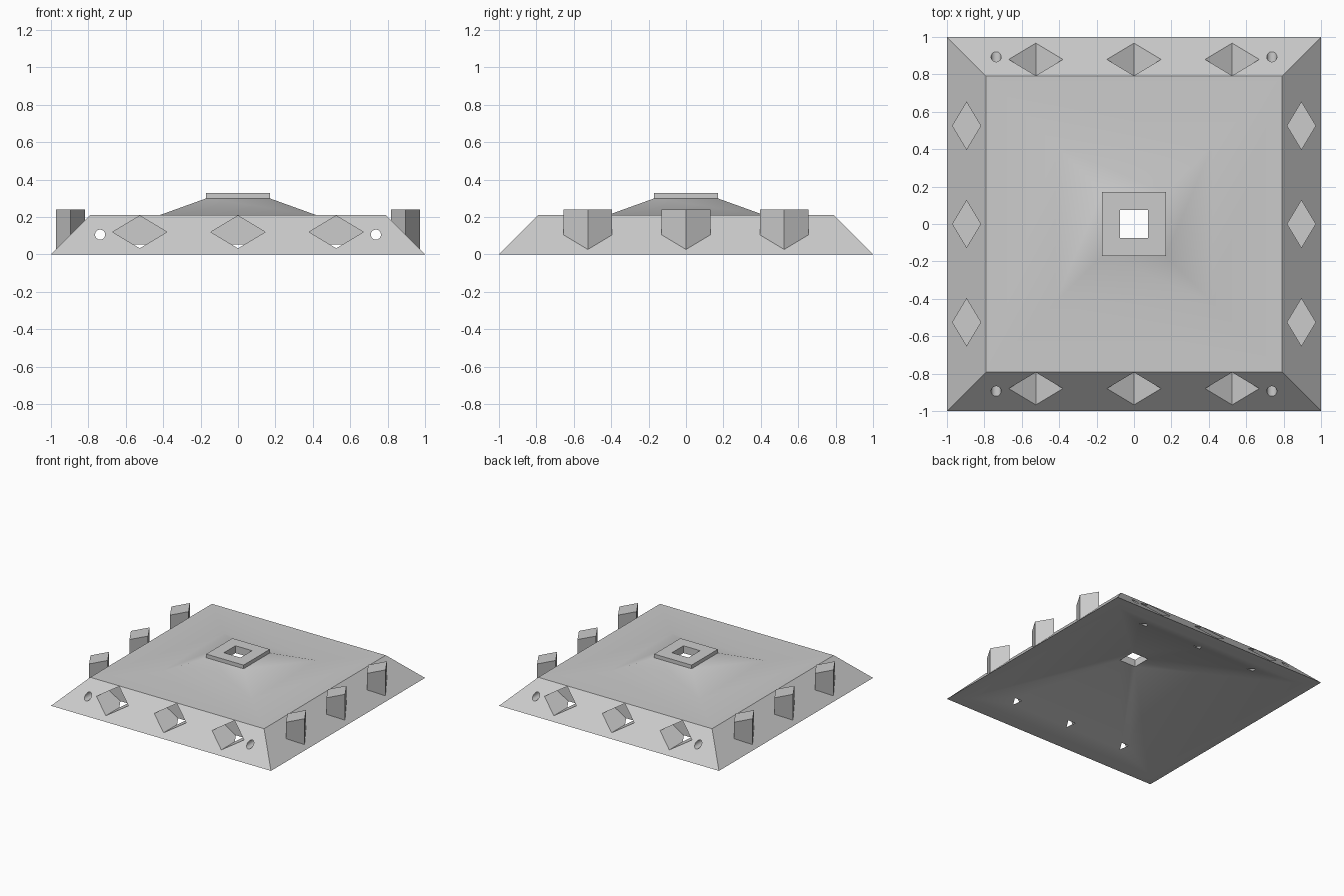
import bpy, bmesh, math

if "Cube" in bpy.data.objects:
    bpy.data.objects.remove(bpy.data.objects["Cube"])

# single flat colour
grey = bpy.data.materials.new("light_grey")
grey.use_nodes = True
COLOUR = (0.6, 0.6, 0.6, 1)
grey.diffuse_color = COLOUR
grey.node_tree.nodes["Principled BSDF"].inputs["Base Color"].default_value = COLOUR


def finish(name, bm):
    bmesh.ops.recalc_face_normals(bm, faces=bm.faces)
    mesh = bpy.data.meshes.new(name)
    bm.to_mesh(mesh)
    bm.free()
    mesh.materials.append(grey)
    obj = bpy.data.objects.new(name, mesh)
    bpy.context.collection.objects.link(obj)
    return obj


def square_loft(name, profile):
    """Closed profile of (half width, height) swept round a square."""
    bm = bmesh.new()
    rings = [[bm.verts.new((sx * h, sy * h, z))
              for sx, sy in ((-1, -1), (1, -1), (1, 1), (-1, 1))] for h, z in profile]
    for a, b in zip(rings, rings[1:] + rings[:1]):
        for i in range(4):
            j = (i + 1) % 4
            bm.faces.new((a[i], a[j], b[j], b[i]))
    return finish(name, bm)


def prism(name, outline, start, end, place):
    """Outline extruded from start to end; place maps (u, v, w) to x, y, z."""
    bm = bmesh.new()
    low = [bm.verts.new(place(u, v, start)) for u, v in outline]
    high = [bm.verts.new(place(u, v, end)) for u, v in outline]
    bm.faces.new(low)
    bm.faces.new(high)
    n = len(outline)
    for i in range(n):
        j = (i + 1) % n
        bm.faces.new((low[i], low[j], high[j], high[i]))
    return finish(name, bm)


def diamond(cu, cv, ru, rv):
    return [(cu - ru, cv), (cu, cv - rv), (cu + ru, cv), (cu, cv + rv)]


def circle(cu, cv, r, n=24):
    return [(cu + r * math.cos(2 * math.pi * i / n),
             cv + r * math.sin(2 * math.pi * i / n)) for i in range(n)]


def along_y(u, v, w):
    return (u, w, v)


def along_z(u, v, w):
    return (u, v, w)


def cut(target, cutter):
    cutter.hide_render = True
    cutter.hide_viewport = False
    mod = target.modifiers.new("cut", 'BOOLEAN')
    mod.operation = 'DIFFERENCE'
    mod.solver = 'EXACT'
    mod.object = cutter
    bpy.context.view_layer.objects.active = target
    bpy.ops.object.modifier_apply(modifier=mod.name)
    bpy.data.objects.remove(cutter)


# hollow sloped body with raised centre collar and square opening
body = square_loft("body", [
    (0.075, 0.33), (0.17, 0.33), (0.17, 0.30), (0.42, 0.21),
    (0.79, 0.21), (1, 0), (0.89, 0), (0.075, 0.27)])

SPACING = 0.525
for side in (-1, 1):
    # diamond sockets in front and back
    for k in (-1, 0, 1):
        cut(body, prism("socket_cutter", diamond(k * SPACING, 0.12, 0.145, 0.087),
                        side * 0.73, side * 1.1, along_y))
    # round through holes near the corners
    cut(body, prism("hole_cutter", circle(side * 0.737, 0.106, 0.027), -1.1, 1.1, along_y))

# diamond pegs on left and right
for side, word in ((-1, "right"), (1, "left")):
    for k, spot in ((-1, "front"), (0, "middle"), (1, "back")):
        prism(f"{word}_{spot}_peg", diamond(side * 0.895, k * SPACING, 0.078, 0.13),
              0.027, 0.24, along_z)

# soft shading with crisp edges on the body
bpy.ops.object.select_all(action='DESELECT')
body.select_set(True)
bpy.context.view_layer.objects.active = body
bpy.ops.object.shade_smooth_by_angle(angle=math.radians(30))
